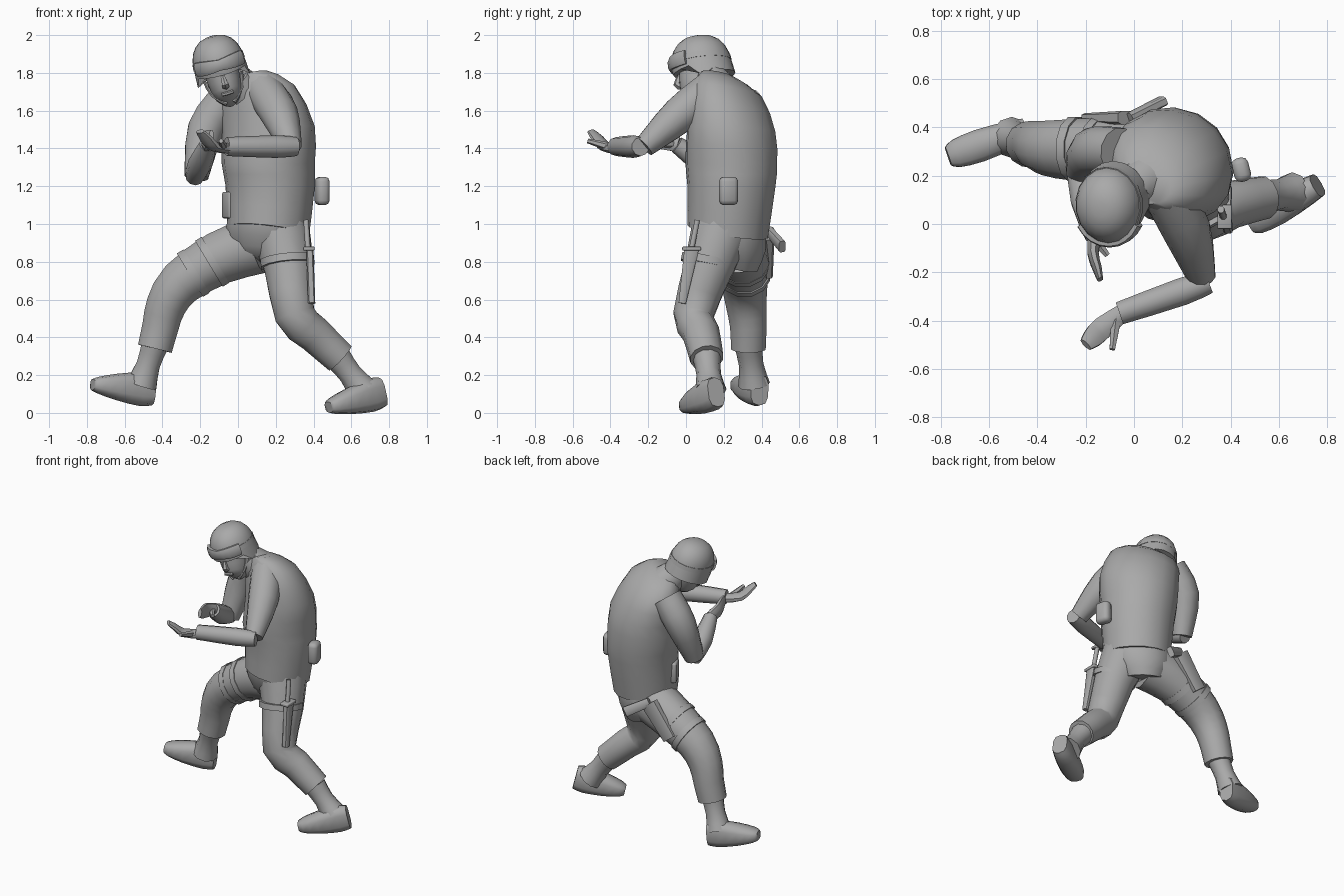
import bpy, bmesh, math
from mathutils import Vector, Matrix, Euler

if "Cube" in bpy.data.objects:
    bpy.data.objects.remove(bpy.data.objects["Cube"])

shade = (.4, .4, .4, 1)
grey = bpy.data.materials.new("plain_grey")
grey.use_nodes = True
grey.diffuse_color = shade
grey.node_tree.nodes["Principled BSDF"].inputs["Base Color"].default_value = shade

ACROSS, BACK, UP = Vector((1, 0, 0)), Vector((0, 1, 0)), Vector((0, 0, 1))


def finish(name, bm, matrix):
    """Turn a bmesh into a shaded, coloured object."""
    bm.transform(matrix)
    bmesh.ops.recalc_face_normals(bm, faces=bm.faces)
    mesh = bpy.data.meshes.new(name)
    bm.to_mesh(mesh)
    bm.free()
    mesh.materials.append(grey)
    obj = bpy.data.objects.new(name, mesh)
    bpy.context.collection.objects.link(obj)
    bpy.ops.object.select_all(action="DESELECT")
    obj.select_set(True)
    bpy.context.view_layer.objects.active = obj
    bpy.ops.object.shade_smooth_by_angle(angle=math.radians(50))


def spline(rings, steps):
    """Smooth the centres and radii of the rings along the part."""
    last = len(rings) - 1
    result = []
    for i in range(last):
        before, start, end, after = (rings[min(max(k, 0), last)] for k in range(i - 1, i + 3))
        for step in range(steps):
            t = step / steps
            leave, arrive = (end - before) / 2, (after - start) / 2
            bend = (end - start) * 3 - leave * 2 - arrive
            settle = (start - end) * 2 + leave + arrive
            result.append(start + leave * t + bend * t ** 2 + settle * t ** 3)
    return result + [rings[last]]


def tube(name, rings, hint=BACK, sides=10, square=1, steps=2, axes=None,
         matrix=Matrix.Identity(4), rule=None):
    """Loft through rings of x, y, z, width and depth; depth defaults to width."""
    bm = bmesh.new()
    rings = spline([Vector((*ring, ring[-1])[:5]) for ring in rings], steps)
    centres = [Vector(ring[:3]) for ring in rings]
    loops = []
    for i, ring in enumerate(rings):
        ahead = centres[min(i + 1, len(centres) - 1)]
        along = (ahead - centres[max(i - 1, 0)]).normalized()
        wide = along.cross(hint).normalized()
        deep = wide.cross(along)
        if axes:
            wide, deep = axes(centres[i])
        loop = []
        for k in range(sides):
            angle = math.tau * (k + .5) / sides
            c, s = math.cos(angle), math.sin(angle)
            c = math.copysign(abs(c) ** square, c)
            s = math.copysign(abs(s) ** square, s)
            point = centres[i] + wide * c * ring[3] + deep * s * ring[4]
            loop.append(bm.verts.new(rule(point) if rule else point))
        loops.append(loop)
    for low, high in zip(loops, loops[1:]):
        for k in range(sides):
            n = (k + 1) % sides
            bm.faces.new((low[k], low[n], high[n], high[k]))
    bm.faces.new(loops[0])
    bm.faces.new(loops[-1])
    finish(name, bm, matrix)


def box(name, centre, size, turn=0, bevel=.01):
    bm = bmesh.new()
    bmesh.ops.create_cube(bm, size=1, matrix=Matrix.Diagonal((*size, 1)))
    bmesh.ops.bevel(bm, geom=bm.edges[:], offset=bevel, segments=2, affect="EDGES", profile=.5)
    finish(name, bm, Matrix.Translation(centre) @ Matrix.Rotation(turn, 4, "Z"))


def strap(name, centre, direction, radius):
    """A short band wrapped around a limb."""
    start = Vector(centre)
    end = start + Vector(direction).normalized() * .04
    tube(name, [(*start, radius), (*end, radius)], sides=12, steps=1)


def boot(side, cuff, ankle, heel, toe):
    """Shaft from the trouser cuff, and a foot that swells then tapers."""
    cuff, ankle, heel, toe = Vector(cuff), Vector(ankle), Vector(heel), Vector(toe)
    tube(side + "_boot_shaft", [(*cuff, .075), (*cuff.lerp(ankle, .5), .065), (*ankle, .085)])
    shape = ((0, .05, .08), (.2, .06, .09), (.6, .07, .07), (.9, .06, .045), (1, .04, .03))
    tube(side + "_boot", [(*heel.lerp(toe, t), width, height) for t, width, height in shape],
         hint=UP, square=.7)


def hand(side, facing, wrist, palm, tip, thumb):
    """Open hand with a flat palm, closed fingers and a separate thumb."""
    wrist, palm, tip = Vector(wrist), Vector(palm), Vector(tip)
    tube(side + "_palm", [(*wrist, .04, .03), (*palm, .05, .025), (*palm.lerp(tip, .6), .045, .02),
                          (*tip, .03, .013)], hint=facing, sides=8)
    tube(side + "_thumb", [(*wrist.lerp(palm, .3), .025), (*thumb, .013)], hint=UP, sides=6)


def torso_axes(point):
    """Twist the chest, raise the left shoulder and drop the hem at the back."""
    rise = max(0, point.z - 1.35) * .55
    return Vector((.8, -.6, rise)), Vector((-.6, -.8, max(0, 1.25 - point.z) * .7))


# Torso
tube("jacket", [(.16, .22, .96, .22, .21), (.17, .24, 1.2, .24, .23), (.16, .24, 1.32, .25, .24),
                (.16, .24, 1.5, .26, .22), (.1, .22, 1.7, .22, .16), (.06, .17, 1.79, .1, .08)],
     sides=16, axes=torso_axes)
tube("pelvis", [(.15, .22, 1, .21, .2), (.14, .23, .9, .21, .19), (.13, .24, .79, .14)],
     sides=14, axes=torso_axes)
tube("neck", [(.03, .17, 1.76, .08), (-.07, .08, 1.75, .07)])
tube("collar", [(.03, .17, 1.71, .11), (-.02, .13, 1.77, .09)], sides=12)

# Legs
tube("left_trouser", [(.21, .2, 1, .17), (.27, .12, .77, .135), (.3, .04, .52, .11),
                      (.4, .08, .42, .1), (.54, .11, .29, .09)], sides=12)
tube("right_trouser", [(.1, .26, .89, .16), (-.1, .3, .82, .145), (-.3, .31, .69, .125),
                       (-.38, .32, .57, .11), (-.41, .33, .46, .1), (-.44, .33, .34, .095)], sides=12)
boot("left", cuff=(.53, .11, .29), ankle=(.66, .13, .12), heel=(.76, .16, .11), toe=(.48, 0, .03))
boot("right", cuff=(-.44, .33, .36), ankle=(-.51, .36, .15), heel=(-.45, .39, .12),
     toe=(-.77, .28, .15))

# Arms
tube("left_upper_arm", [(.13, .14, 1.72, .1), (.22, -.03, 1.58, .1), (.28, -.22, 1.41, .06)],
     hint=ACROSS, sides=12, steps=3)
tube("left_forearm", [(.31, -.24, 1.41, .05), (.2, -.28, 1.41, .06), (-.06, -.37, 1.41, .05)], hint=UP)
hand("left", UP, wrist=(-.05, -.37, 1.4), palm=(-.13, -.43, 1.41), tip=(-.2, -.5, 1.49),
     thumb=(-.09, -.52, 1.44))
tube("right_upper_arm", [(-.06, .3, 1.66, .1), (-.17, .3, 1.5, .1), (-.22, .22, 1.25, .065)],
     sides=12, steps=3)
tube("right_forearm", [(-.23, .24, 1.25, .05), (-.2, .1, 1.32, .065), (-.16, -.05, 1.42, .045)], hint=UP)
hand("right", ACROSS, wrist=(-.16, -.04, 1.42), palm=(-.17, -.12, 1.44), tip=(-.14, -.23, 1.47),
     thumb=(-.11, -.13, 1.42))

# Head, built upright at the origin, then tilted and placed
tilt = Euler((math.radians(7), math.radians(-16), 0)).to_matrix().to_4x4()
head = Matrix.Translation((-.1, .08, 1.85)) @ tilt
tube("face", [(0, -.06, -.21, .03, .04), (0, -.04, -.18, .07, .09), (0, -.02, -.1, .09, .11),
              (0, 0, .03, .1, .12)], sides=12, matrix=head)
tube("nose", [(0, -.12, -.05, .01), (0, -.14, -.1, .02), (0, -.12, -.11, .02)], sides=6, matrix=head)
tube("lips", [(x * .03, abs(x) * .01 - .13, -.15, .01) for x in (-1, 0, 1)],
     hint=UP, sides=6, matrix=head)


def lift_brow(point):
    """Raise the helmet rim over the face only."""
    if point.z < -.03 and point.y < -.05:
        point.z += .06
    return point


dome = [(0, 0, .15 * math.sin(a), .14 * math.cos(a) ** .8, .16 * math.cos(a) ** .8)
        for a in (math.pi * k / 11 for k in range(6))]
tube("helmet", [(0, .01, -.09, .145, .165), *dome], sides=18, steps=1, matrix=head, rule=lift_brow)
tube("helmet_band", [(0, 0, 0, .143, .163), (0, 0, .03, .14, .16)], sides=18, steps=1, matrix=head)
sweep = [math.radians(angle) for angle in range(-60, 61, 15)]
tube("goggles", [(math.sin(a) * .14, -math.cos(a) * .16, .01, .017, .03 + .01 * math.sin(abs(a) * 2))
                 for a in sweep], hint=UP, sides=8, square=.7, steps=1, matrix=head)
for side, sign in (("left", 1), ("right", -1)):
    tube(side + "_chin_strap", [(sign * .1, 0, -.08, .01, .02), (sign * .08, -.05, -.15, .01),
                                (sign * .02, -.07, -.21, .01)], sides=6, matrix=head)

# Belt pouches
box("side_pouch", centre=(.445, .225, 1.175), size=(.07, .1, .15), turn=.25, bevel=.025)
box("front_pouch", centre=(-.05, .2, 1.1), size=(.04, .1, .14), turn=.4)

# Knife on the left thigh
tube("knife_sheath", [(.38, .03, .87, .02, .04), (.39, -.02, .58, .02)], sides=8, square=.5)
box("knife_guard", centre=(.375, .03, .87), size=(.06, .1, .02), bevel=.005)
tube("knife_handle", [(.37, .03, .87, .015), (.36, .06, 1.02, .015)], sides=8)
strap("left_thigh_strap", (.26, .12, .82), direction=(.1, -.2, -1), radius=.147)

# Sidearm and holster on the right thigh
tube("holster", [(-.02, .44, .95, .06, .03), (-.18, .44, .74, .05, .02)], sides=8, square=.5)
tube("pistol_grip", [(-.02, .44, .96, .03, .02), (.12, .51, .88, .035, .02)], sides=8, square=.5)
strap("upper_holster_strap", (-.12, .3, .81), direction=(-1, 0, -.6), radius=.147)
strap("lower_holster_strap", (-.22, .31, .75), direction=(-1, 0, -.6), radius=.139)
